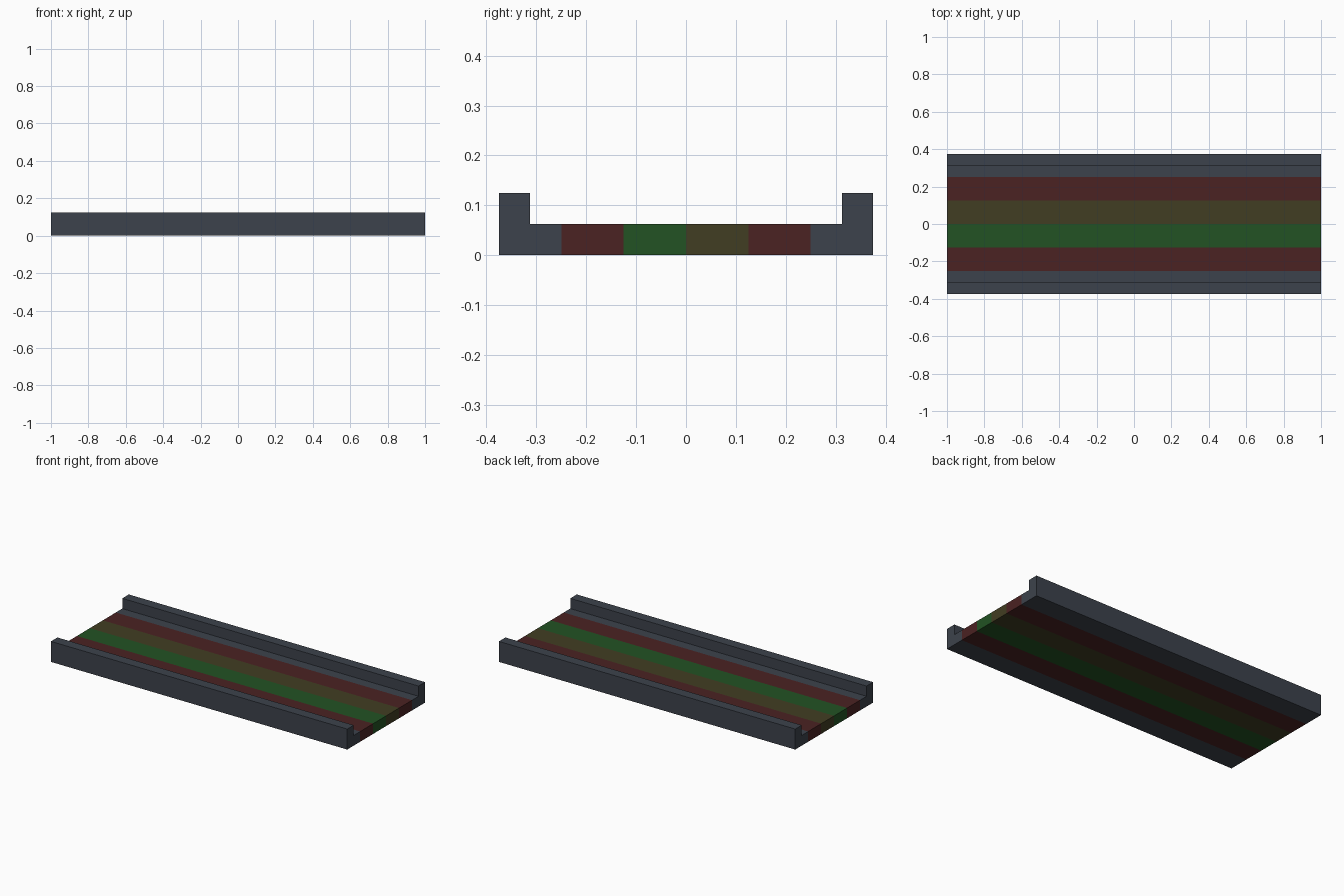
import bpy

if "Cube" in bpy.data.objects:
    bpy.data.objects.remove(bpy.data.objects["Cube"])

LENGTH = 2.0
BED = 0.0625      # thickness of the flat bed
RIM = 0.125       # height of the side rims


def material(name, rgb):
    m = bpy.data.materials.new(name)
    m.diffuse_color = (*rgb, 1.0)
    m.use_nodes = True
    m.node_tree.nodes["Principled BSDF"].inputs["Base Color"].default_value = m.diffuse_color
    return m


def extrude_profile(name, profile, mat):
    """Sweep a closed counter-clockwise (y, z) profile along the full x length."""
    n = len(profile)
    verts = [(x, y, z) for x in (-LENGTH / 2, LENGTH / 2) for y, z in profile]
    faces = [tuple(reversed(range(n))), tuple(range(n, 2 * n))]
    faces += [(i, (i + 1) % n, n + (i + 1) % n, n + i) for i in range(n)]
    mesh = bpy.data.meshes.new(name)
    mesh.from_pydata(verts, [], faces)
    mesh.materials.append(mat)
    obj = bpy.data.objects.new(name, mesh)
    bpy.context.collection.objects.link(obj)
    return obj


slate = material("slate grey", (0.046, 0.055, 0.072))
red = material("dark red", (0.070, 0.016, 0.016))
green = material("dark green", (0.016, 0.085, 0.017))
olive = material("olive", (0.053, 0.047, 0.016))

# Coloured bed stripes, from front to back
stripes = [("front_red_stripe", red), ("green_stripe", green),
           ("olive_stripe", olive), ("back_red_stripe", red)]
for i, (name, mat) in enumerate(stripes):
    y0 = -0.25 + 0.125 * i
    y1 = y0 + 0.125
    extrude_profile(name, [(y0, 0), (y1, 0), (y1, BED), (y0, BED)], mat)

# L-shaped side rails, mirrored front to back
rail = [(0.25, 0), (0.375, 0), (0.375, RIM), (0.3125, RIM), (0.3125, BED), (0.25, BED)]
extrude_profile("back_rail", rail, slate)
extrude_profile("front_rail", [(-y, z) for y, z in reversed(rail)], slate)
